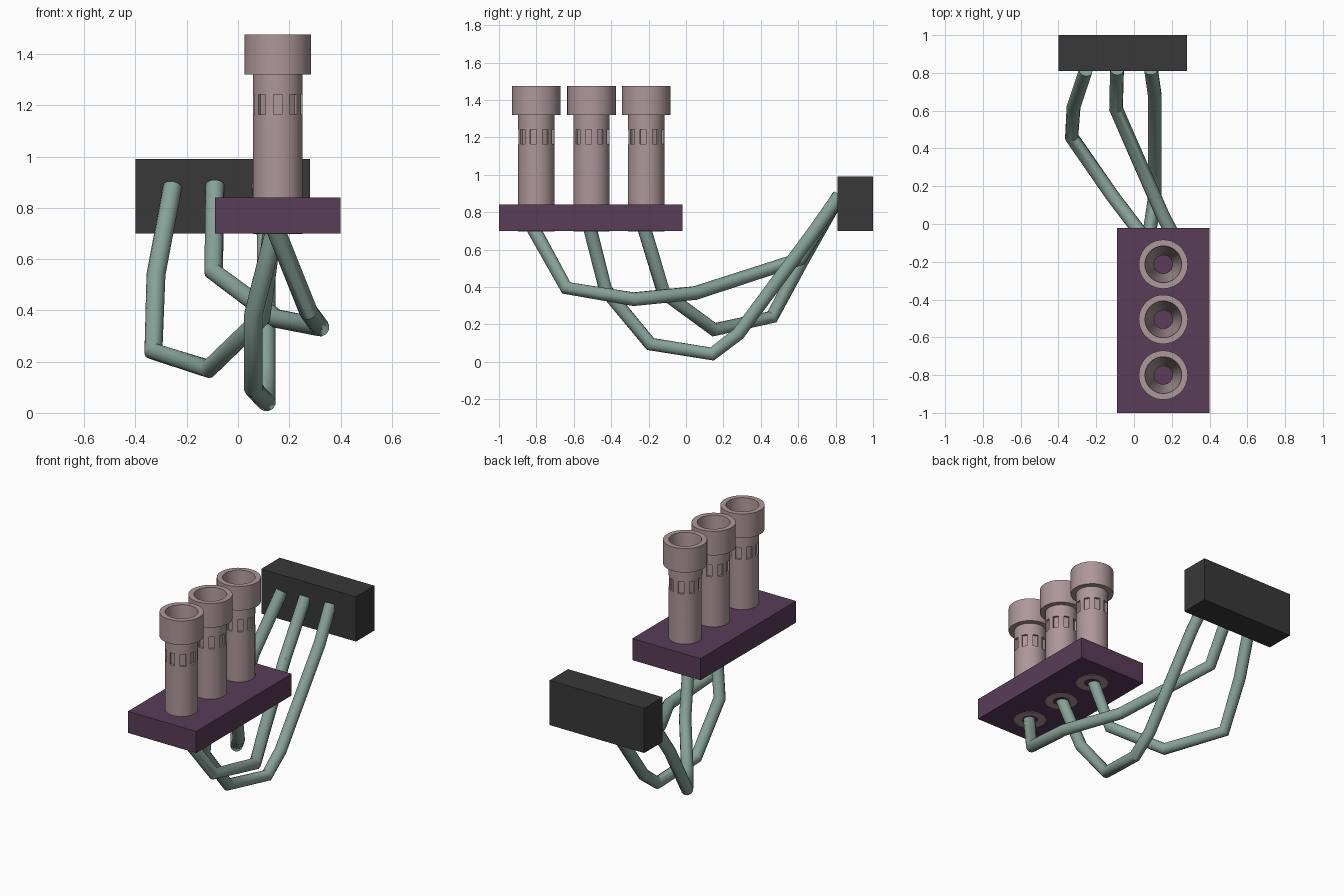
import bpy, bmesh
from math import sin, cos, pi, radians
from mathutils import Matrix, Vector

if "Cube" in bpy.data.objects:
    bpy.data.objects.remove(bpy.data.objects["Cube"])


def material(name, rgb):
    m = bpy.data.materials.new(name)
    m.diffuse_color = (*rgb, 1)
    m.use_nodes = True
    m.node_tree.nodes["Principled BSDF"].inputs["Base Color"].default_value = m.diffuse_color
    return m


PURPLE = material("purple", (0.1, 0.045, 0.095))
PINK = material("dusty_pink", (0.42, 0.31, 0.32))
GREEN = material("sage", (0.24, 0.36, 0.31))
DARK = material("charcoal", (0.04, 0.04, 0.04))


def add_object(name, bm, mat=None):
    bmesh.ops.recalc_face_normals(bm, faces=bm.faces)
    me = bpy.data.meshes.new(name)
    bm.to_mesh(me)
    bm.free()
    ob = bpy.data.objects.new(name, me)
    bpy.context.collection.objects.link(ob)
    if mat:
        me.materials.append(mat)
    return ob


def add_box(bm, lo, hi, turn=Matrix()):
    lo, hi = Vector(lo), Vector(hi)
    m = turn @ Matrix.Translation((lo + hi) / 2) @ Matrix.Diagonal((*(hi - lo), 1))
    bmesh.ops.create_cube(bm, size=1, matrix=m)


def box(name, lo, hi, mat):
    bm = bmesh.new()
    add_box(bm, lo, hi)
    return add_object(name, bm, mat)


def lathe(name, profile, mat, sides=48):
    # closed profile of (radius, z) swept around z
    bm = bmesh.new()
    rings = [[bm.verts.new((r * cos(2 * pi * i / sides), r * sin(2 * pi * i / sides), z))
              for i in range(sides)] for r, z in profile]
    for k, a in enumerate(rings):
        b = rings[(k + 1) % len(rings)]
        for i in range(sides):
            j = (i + 1) % sides
            bm.faces.new((a[i], a[j], b[j], b[i]))
    return add_object(name, bm, mat)


# base plate and rear block
box("base_plate", (-0.09, -1.0, 0.70), (0.40, -0.02, 0.84), PURPLE)
box("rear_block", (-0.40, 0.81, 0.70), (0.28, 1.0, 0.99), DARK)

# slotted tubes with a wide collar and tapering bore
for n, y in enumerate((-0.80, -0.505, -0.213)):
    tube = lathe(f"tube_{n + 1}", [(0.05, 0.698), (0.097, 0.698), (0.097, 1.32), (0.13, 1.32),
                                   (0.13, 1.476), (0.097, 1.476), (0.05, 0.85)], PINK)
    bm = bmesh.new()
    for k in range(9):
        add_box(bm, (-0.017, -0.12, 1.165), (0.017, -0.083, 1.243),
                Matrix.Rotation(radians(40 * k), 4, "Z"))
    cutter = add_object("slot_cutter", bm)
    cutter.hide_render = True
    mod = tube.modifiers.new("slots", "BOOLEAN")
    mod.operation, mod.solver, mod.object = "DIFFERENCE", "EXACT", cutter
    bpy.ops.object.select_all(action="DESELECT")
    bpy.context.view_layer.objects.active = tube
    tube.select_set(True)
    bpy.ops.object.modifier_apply(modifier="slots")
    bpy.data.objects.remove(cutter)
    bpy.ops.object.shade_smooth_by_angle(angle=radians(30))
    tube.location = (0.155, y, 0)

# kinked cables from the plate to the block
PATHS = [
    [(0.145, -0.82, 0.72), (0.275, -0.64, 0.395), (0.32, -0.28, 0.335), (0.15, 0.05, 0.368),
     (-0.095, 0.61, 0.55), (-0.09, 0.82, 0.89)],
    [(0.145, -0.515, 0.72), (0.06, -0.43, 0.385), (0.06, -0.19, 0.095), (0.11, 0.14, 0.042),
     (0.11, 0.28, 0.15), (0.11, 0.68, 0.69), (0.09, 0.82, 0.89)],
    [(0.135, -0.225, 0.72), (0.09, -0.12, 0.37), (-0.115, 0.15, 0.172), (-0.33, 0.46, 0.24),
     (-0.32, 0.62, 0.54), (-0.255, 0.815, 0.885)],
]
for n, path in enumerate(PATHS):
    cu = bpy.data.curves.new(f"cable_{n + 1}", "CURVE")
    cu.dimensions = "3D"
    cu.bevel_depth, cu.bevel_resolution, cu.use_fill_caps = 0.037, 4, True
    sp = cu.splines.new("POLY")
    sp.points.add(len(path) - 1)
    for p, co in zip(sp.points, path):
        p.co = (*co, 1)
    sp.use_smooth = False
    cu.materials.append(GREEN)
    cable = bpy.data.objects.new(f"cable_{n + 1}", cu)
    bpy.context.collection.objects.link(cable)
    # mesh the cable so only its bends stay sharp
    bpy.ops.object.select_all(action="DESELECT")
    bpy.context.view_layer.objects.active = cable
    cable.select_set(True)
    bpy.ops.object.convert(target="MESH")
    bpy.ops.object.shade_smooth_by_angle(angle=radians(40))
